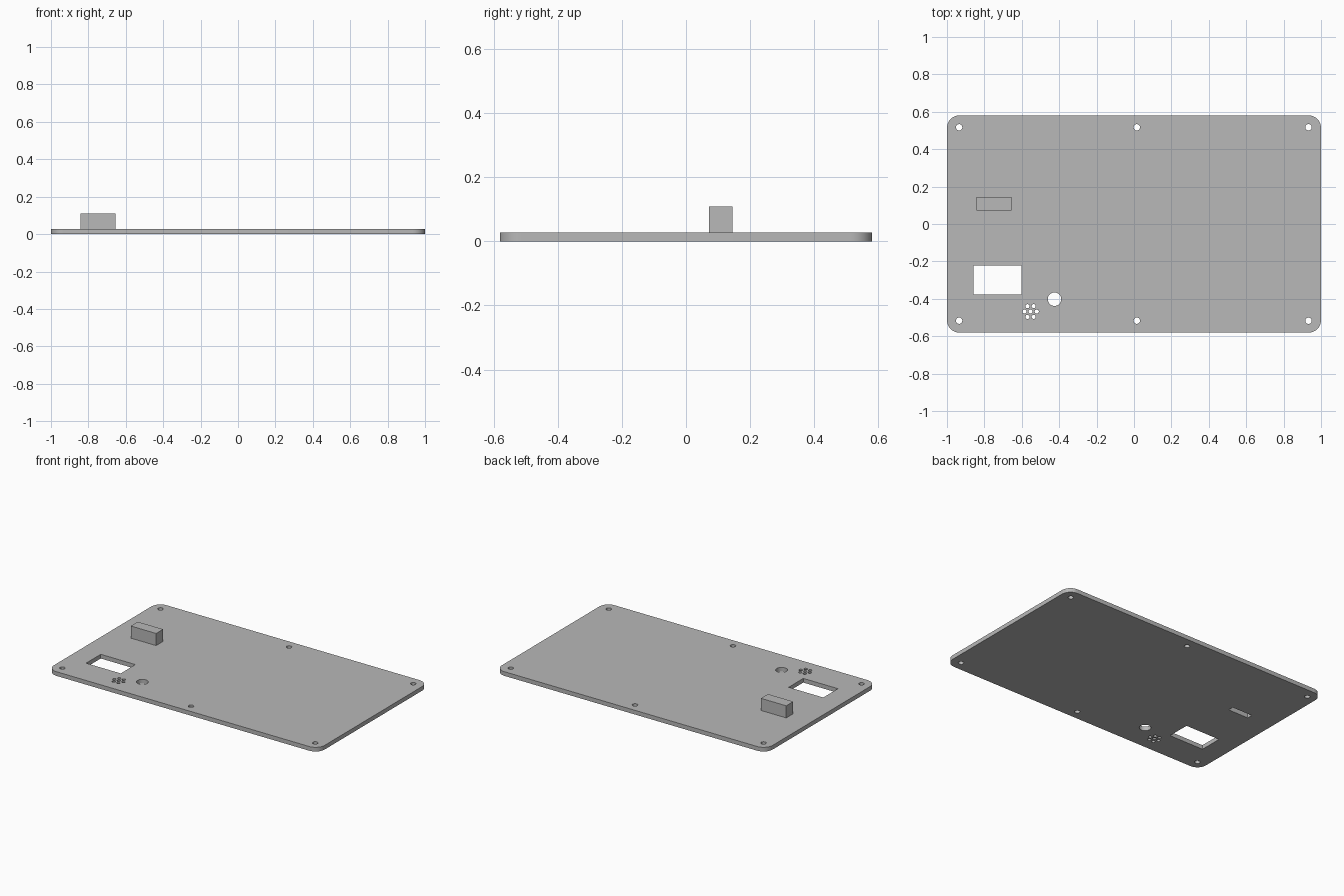
import bpy
import bmesh
from math import cos, sin, pi, radians
from mathutils import Matrix

cube = bpy.data.objects.get("Cube")
if cube:
    bpy.data.objects.remove(cube, do_unlink=True)

grey = bpy.data.materials.new("plain grey")
grey.use_nodes = True
colour = (0.48, 0.48, 0.48, 1)
grey.diffuse_color = colour
grey.node_tree.nodes["Principled BSDF"].inputs["Base Color"].default_value = colour

THICK = 0.028
WALL = 0.018


def circle(x, y, r, n=32):
    return [(x + r * cos(2 * pi * i / n), y + r * sin(2 * pi * i / n)) for i in range(n)]


def rect(x0, x1, y0, y1):
    return [(x0, y0), (x1, y0), (x1, y1), (x0, y1)]


def rounded_rect(hx, hy, r, n=12):
    points = []
    for k, (sx, sy) in enumerate([(1, 1), (-1, 1), (-1, -1), (1, -1)]):
        for i in range(n + 1):
            a = pi / 2 * (k + i / n)
            points.append((sx * (hx - r) + r * cos(a), sy * (hy - r) + r * sin(a)))
    return points


def extruded_plate(name, loops, height):
    """Fill the first loop, with the others as holes, and extrude it up from z = 0."""
    curve = bpy.data.curves.new(name + "_outline", "CURVE")
    curve.dimensions = "2D"
    curve.fill_mode = "BOTH"
    curve.extrude = height / 2
    for loop in loops:
        spline = curve.splines.new("POLY")
        spline.points.add(len(loop) - 1)
        for point, (x, y) in zip(spline.points, loop):
            point.co = (x, y, 0, 1)
        spline.use_cyclic_u = True
    temp = bpy.data.objects.new(name + "_outline", curve)
    bpy.context.collection.objects.link(temp)
    graph = bpy.context.evaluated_depsgraph_get()
    mesh = bpy.data.meshes.new_from_object(temp.evaluated_get(graph))
    bpy.data.objects.remove(temp, do_unlink=True)
    bm = bmesh.new()
    bm.from_mesh(mesh)
    bmesh.ops.remove_doubles(bm, verts=bm.verts, dist=1e-5)
    bmesh.ops.translate(bm, verts=bm.verts, vec=(0, 0, height / 2))
    bmesh.ops.recalc_face_normals(bm, faces=bm.faces)
    bm.to_mesh(mesh)
    bm.free()
    return add_object(name, mesh)


def add_object(name, mesh):
    mesh.name = name
    mesh.materials.clear()
    mesh.materials.append(grey)
    obj = bpy.data.objects.new(name, mesh)
    bpy.context.collection.objects.link(obj)
    return obj


# Panel outline, screen window and round button hole
loops = [rounded_rect(1, 0.581, 0.067),
         rect(-0.858, -0.602, -0.378, -0.223),
         circle(-0.425, -0.402, 0.036)]

# Screw holes along both long edges
loops += [circle(x, y, 0.017) for x in (-0.935, 0.015, 0.933) for y in (-0.517, 0.517)]

# Speaker holes: one in the middle of a ring of six
sx, sy = -0.553, -0.468
loops.append(circle(sx, sy, 0.011, 20))
loops += [circle(sx + 0.033 * cos(i * pi / 3), sy + 0.033 * sin(i * pi / 3), 0.011, 20)
          for i in range(6)]

# Slot under the raised housing
bx0, bx1, by0, by1, top = -0.842, -0.655, 0.071, 0.145, 0.109
loops.append(rect(bx0 + WALL, bx1 - WALL, by0 + WALL, by1 - WALL))

panel = extruded_plate("panel", loops, THICK)

# Hollow housing, open towards the slot
bm = bmesh.new()
place = (Matrix.Translation(((bx0 + bx1) / 2, (by0 + by1) / 2, (THICK + top) / 2))
         @ Matrix.Diagonal((bx1 - bx0, by1 - by0, top - THICK, 1)))
bmesh.ops.create_cube(bm, size=1, matrix=place)
bm.normal_update()
bmesh.ops.delete(bm, geom=[f for f in bm.faces if f.normal.z < -0.5], context="FACES")
mesh = bpy.data.meshes.new("housing")
bm.to_mesh(mesh)
bm.free()
housing = add_object("housing", mesh)
shell = housing.modifiers.new("wall", "SOLIDIFY")
shell.thickness = WALL
shell.offset = -1
shell.use_even_offset = True

# Smooth round edges, sharp corners
bpy.ops.object.select_all(action="DESELECT")
panel.select_set(True)
bpy.context.view_layer.objects.active = panel
bpy.ops.object.shade_smooth_by_angle(angle=radians(30))
